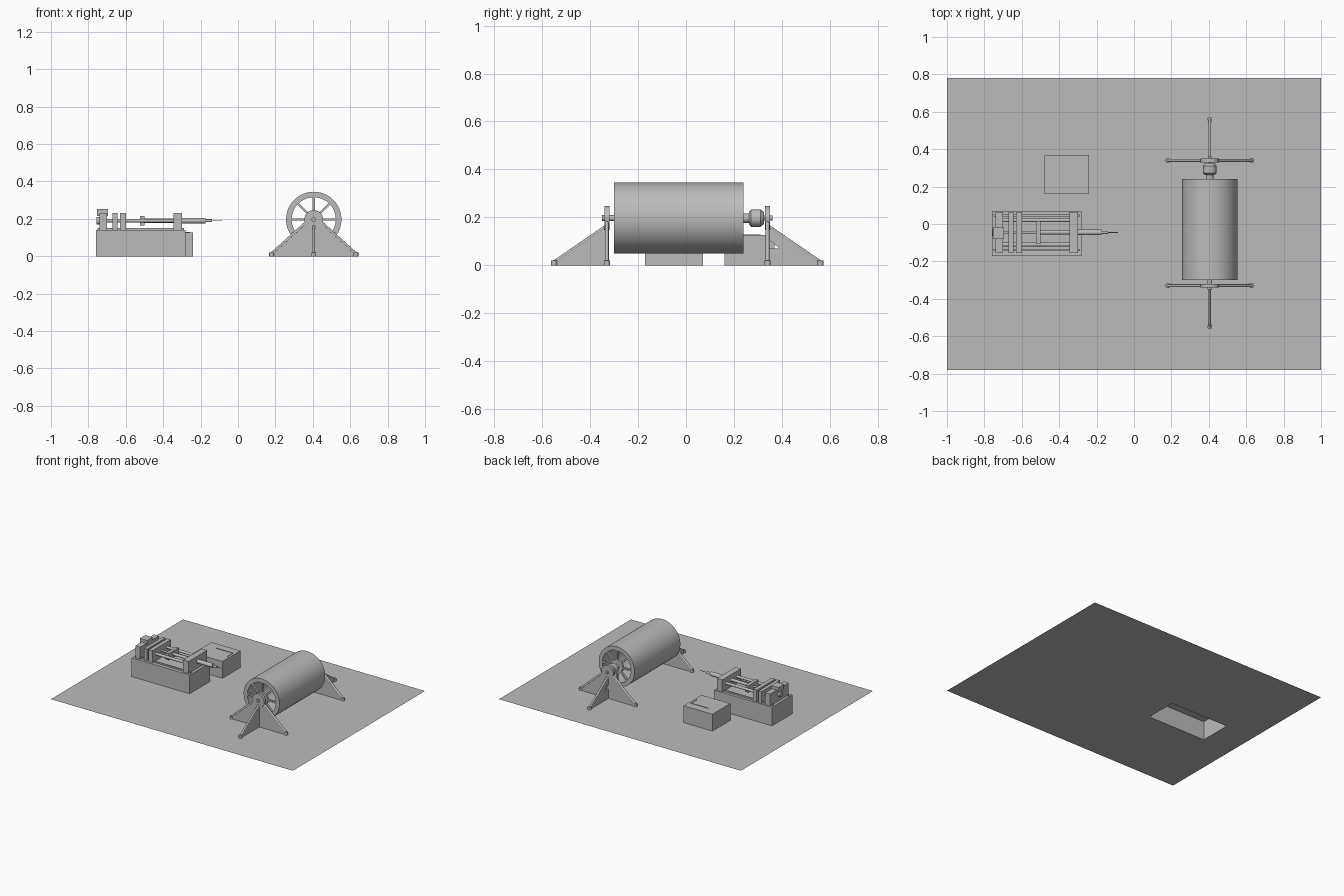
import bpy, bmesh, math
from mathutils import Vector

if "Cube" in bpy.data.objects:
    bpy.data.objects.remove(bpy.data.objects["Cube"], do_unlink=True)

grey = bpy.data.materials.new("plain grey")
grey.use_nodes = True
GREY = (0.5, 0.5, 0.5, 1)
grey.diffuse_color = GREY
grey.node_tree.nodes["Principled BSDF"].inputs["Base Color"].default_value = GREY


def finish(name, bm, smooth=False):
    mesh = bpy.data.meshes.new(name)
    bm.to_mesh(mesh)
    bm.free()
    ob = bpy.data.objects.new(name, mesh)
    bpy.context.collection.objects.link(ob)
    mesh.materials.append(grey)
    if smooth:
        bpy.ops.object.select_all(action='DESELECT')
        ob.select_set(True)
        bpy.context.view_layer.objects.active = ob
        bpy.ops.object.shade_smooth_by_angle(angle=math.radians(35))
    return ob


def box(name, x, y, z, open_bottom=False):
    bm = bmesh.new()
    bmesh.ops.create_cube(bm, size=1)
    for v in bm.verts:
        v.co = [(r[0] + r[1]) / 2 + c * (r[1] - r[0]) for c, r in zip(v.co, (x, y, z))]
    if open_bottom:
        low = [f for f in bm.faces if f.normal.z < -0.5]
        bmesh.ops.delete(bm, geom=low, context='FACES_ONLY')
    return finish(name, bm)


def rod(name, a, b, r, r2=None, sides=24):
    a, b = Vector(a), Vector(b)
    bm = bmesh.new()
    bmesh.ops.create_cone(bm, cap_ends=True, segments=sides, radius1=r,
                          radius2=r if r2 is None else r2, depth=(b - a).length)
    turn = (b - a).to_track_quat('Z', 'Y').to_matrix()
    for v in bm.verts:
        v.co = turn @ v.co + (a + b) / 2
    return finish(name, bm, True)


def lathe_y(name, profile, cx, cz, sides=64, closed=False):
    """Spin (radius, y) points about an axis along y."""
    bm = bmesh.new()
    vs = [bm.verts.new((cx + r, y, cz)) for r, y in profile]
    es = [bm.edges.new(p) for p in zip(vs, vs[1:])]
    if closed:
        es.append(bm.edges.new((vs[-1], vs[0])))
    bmesh.ops.spin(bm, geom=vs + es, cent=(cx, 0, cz), axis=(0, 1, 0),
                   angle=math.tau, steps=sides)
    bmesh.ops.remove_doubles(bm, verts=bm.verts, dist=1e-5)
    bmesh.ops.recalc_face_normals(bm, faces=bm.faces)
    return finish(name, bm, True)


def panel(name, points, shift):
    """Extrude a flat outline by a vector."""
    bm = bmesh.new()
    face = bm.faces.new([bm.verts.new(p) for p in points])
    ext = bmesh.ops.extrude_face_region(bm, geom=[face])
    moved = [g for g in ext["geom"] if isinstance(g, bmesh.types.BMVert)]
    bmesh.ops.translate(bm, verts=moved, vec=shift)
    bmesh.ops.recalc_face_normals(bm, faces=bm.faces)
    return finish(name, bm)


# Ground sheet with an opening below the pump case
PX, PY = (-0.76, -0.28), (-0.17, 0.07)
bm = bmesh.new()
xs, ys = (-1, *PX, 1), (-0.78, *PY, 0.78)
grid = [[bm.verts.new((x, y, 0)) for y in ys] for x in xs]
for i in range(3):
    for j in range(3):
        if (i, j) != (1, 1):
            bm.faces.new((grid[i][j], grid[i + 1][j], grid[i + 1][j + 1], grid[i][j + 1]))
finish("ground_sheet", bm)

# Syringe pump: case, cross plates, rails
box("pump_case", PX, PY, (0, 0.14), open_bottom=True)
for name, x0, x1 in (("end_plate", -0.74, -0.70), ("rear_plate", -0.67, -0.645),
                     ("middle_plate", -0.63, -0.60), ("front_plate", -0.345, -0.30)):
    box(name, (x0, x1), (-0.155, 0.065), (0.14, 0.23))
AY, AZ = -0.045, 0.19
for y in (0.02, -0.11):
    rod("guide_rail", (-0.74, y, AZ), (-0.30, y, AZ), 0.01)
for y in (0.045, -0.14):
    box("case_rail", (-0.75, -0.29), (y - 0.005, y + 0.005), (0.14, 0.15))
rod("lead_screw", (-0.74, AY, AZ), (-0.34, AY, AZ), 0.007)
box("pump_carriage", (-0.525, -0.50), (-0.105, 0.015), (0.165, 0.215))
box("pump_motor", (-0.755, -0.695), (-0.08, -0.015), (0.215, 0.252))
rod("motor_knob", (-0.757, AY, AZ), (-0.74, AY, AZ), 0.02)

# Syringe
rod("plunger", (-0.50, AY, AZ), (-0.30, AY, AZ), 0.011)
rod("syringe_barrel", (-0.30, AY, AZ), (-0.175, AY, AZ), 0.015)
rod("syringe_tip", (-0.175, AY, AZ), (-0.14, AY, AZ), 0.008)
rod("needle", (-0.14, AY, AZ), (-0.085, AY, AZ), 0.002, sides=10)

# Control box with thin trim on its lid
box("control_box", (-0.478, -0.24), (0.16, 0.37), (0, 0.126))
box("lid_trim_long", (-0.40, -0.256), (0.307, 0.311), (0.126, 0.129))
box("lid_trim_short", (-0.26, -0.256), (0.24, 0.307), (0.126, 0.129))

# Collector drum: hollow shell with a spoked wheel at each end
CX, CZ, R = 0.405, 0.197, 0.148
lathe_y("drum_shell", [(R, -0.30), (R, 0.24), (R - 0.03, 0.24), (R - 0.03, -0.30)],
        CX, CZ, closed=True)
for y0, y1 in ((-0.30, -0.285), (0.225, 0.24)):
    lathe_y("wheel_hub", [(0, y0), (0.05, y0), (0.05, y1), (0, y1)], CX, CZ, 40)
    for k in range(8):
        a = k * math.tau / 8
        d, n = Vector((math.cos(a), 0, math.sin(a))), Vector((-math.sin(a), 0, math.cos(a)))
        c = Vector((CX, y0, CZ))
        outline = [c + d * r + n * s for r, s in
                   ((0.04, -0.006), (0.125, -0.006), (0.125, 0.006), (0.04, 0.006))]
        panel("wheel_spoke", outline, (0, y1 - y0, 0))

# Shaft, coupling and drive motor
rod("front_shaft", (CX, -0.35, CZ), (CX, -0.29, CZ), 0.012)
rod("coupling", (CX, 0.235, CZ), (CX, 0.27, CZ), 0.02)
lathe_y("drive_motor", [(0, 0.262), (0.025, 0.262), (0.037, 0.272), (0.037, 0.31),
                        (0.025, 0.325), (0, 0.325)], CX, CZ, 32)
rod("motor_shaft", (CX, 0.32, CZ), (CX, 0.36, CZ), 0.01)

# Two stands, each with a triangular panel, an outward fin and three feet
for side, y in ((-1, -0.33), (1, 0.34)):
    tip = y + side * 0.22
    rod("bearing_disc", (CX, y - 0.01, CZ), (CX, y + 0.01, CZ), 0.05, sides=40)
    panel("stand_panel", [(CX - 0.225, y - 0.006, 0), (CX + 0.225, y - 0.006, 0),
                          (CX + 0.225, y - 0.006, 0.012), (CX + 0.035, y - 0.006, 0.19),
                          (CX - 0.035, y - 0.006, 0.19), (CX - 0.225, y - 0.006, 0.012)],
          (0, 0.012, 0))
    fin = [[(0, 0), (0.22, 0), (0.22, 0.01), (0.135, 0.07), (0, 0.07)],
           [(0, 0.165), (0.135, 0.07), (0, 0.07)]]
    if side > 0:
        fin[1] = [(0, 0.165), (0.135, 0.07), (0.05, 0.07), (0.01, 0.105), (0, 0.105)]
    for part in fin:
        panel("stand_fin", [(CX - 0.006, y + side * u, z) for u, z in part], (0.012, 0, 0))
    for s in (-1, 1):
        rod("stand_brace", (CX + s * 0.225, y, 0.014), (CX + s * 0.035, y, 0.185), 0.008, sides=12)
    rod("stand_brace", (CX, tip, 0.014), (CX, y, 0.165), 0.007, sides=12)
    for fx, fy in ((CX - 0.225, y), (CX + 0.225, y), (CX, tip)):
        rod("stand_foot", (fx, fy, 0), (fx, fy, 0.02), 0.013, sides=20)
